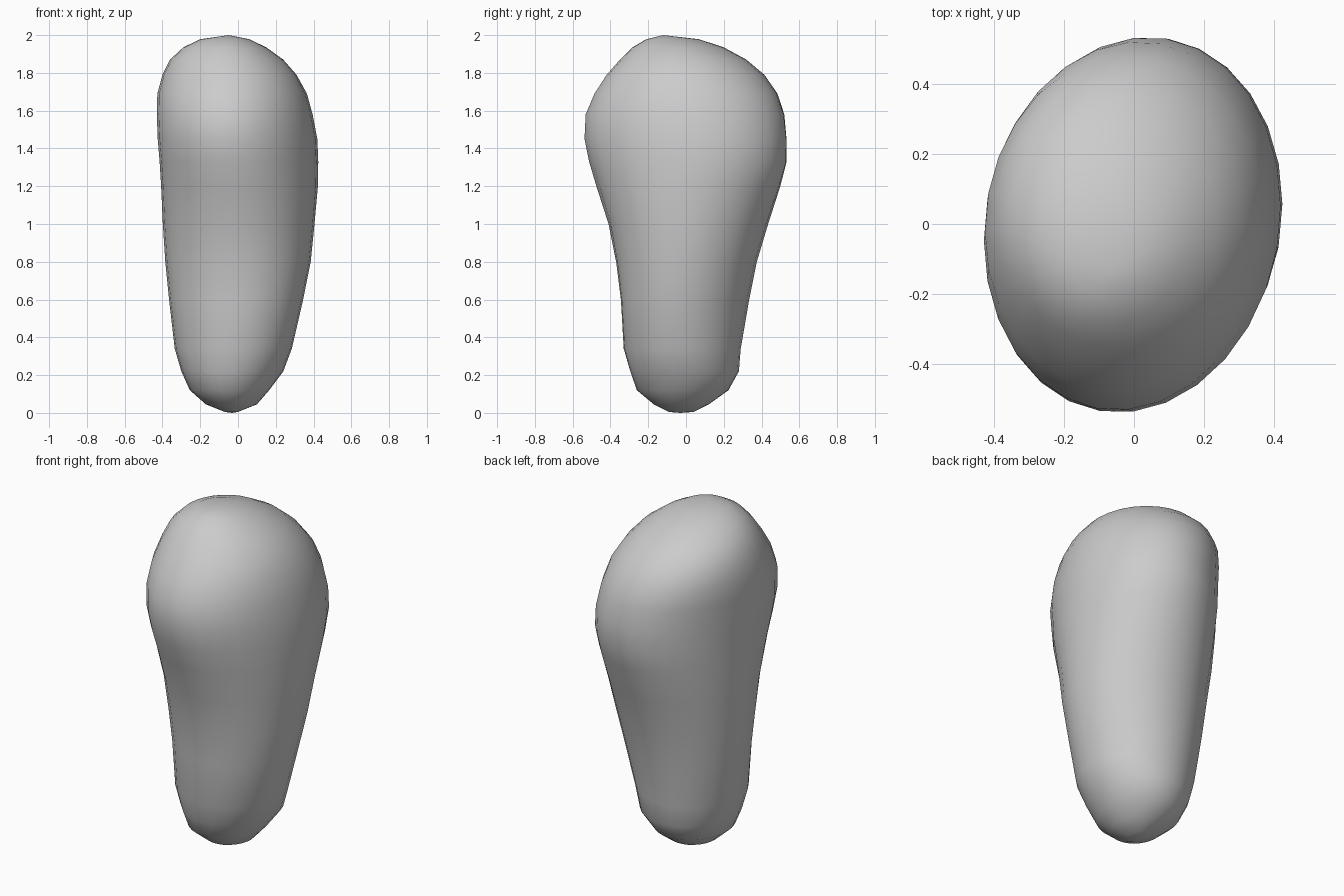
import bpy, bmesh, math

SIDES = 28

# Cross-sections: height, x min, x max, y min, y max, skew of the oval
SECTIONS = [
    (0.005, -0.07, 0.00, -0.09, 0.04, 0.0),
    (0.045, -0.17, 0.10, -0.17, 0.12, 0.0),
    (0.12, -0.255, 0.165, -0.26, 0.225, 0.0),
    (0.22, -0.30, 0.24, -0.295, 0.28, 0.0),
    (0.34, -0.335, 0.285, -0.33, 0.29, -0.04),
    (0.60, -0.365, 0.345, -0.345, 0.335, -0.05),
    (0.80, -0.385, 0.385, -0.37, 0.375, -0.03),
    (1.00, -0.398, 0.405, -0.41, 0.435, 0.0),
    (1.20, -0.407, 0.423, -0.475, 0.50, 0.05),
    (1.33, -0.415, 0.425, -0.515, 0.535, 0.09),
    (1.45, -0.425, 0.42, -0.54, 0.535, 0.10),
    (1.58, -0.43, 0.395, -0.533, 0.522, 0.08),
    (1.69, -0.427, 0.365, -0.485, 0.485, 0.04),
    (1.79, -0.40, 0.31, -0.42, 0.415, 0.0),
    (1.87, -0.36, 0.24, -0.35, 0.32, 0.0),
    (1.935, -0.29, 0.15, -0.285, 0.20, 0.0),
    (1.978, -0.20, 0.06, -0.21, 0.07, 0.0),
]


def ring(bm, z, x0, x1, y0, y1, skew):
    verts = []
    for i in range(SIDES):
        t = 2 * math.pi * i / SIDES
        x = (x0 + x1) / 2 + (x1 - x0) / 2 * math.cos(t)
        y = (y0 + y1) / 2 + (y1 - y0) / 2 * math.sin(t + skew)
        verts.append(bm.verts.new((x, y, z)))
    return verts


# Loft the rounded stone body through the sections
bm = bmesh.new()
rings = [ring(bm, *s) for s in SECTIONS]
for a, b in zip(rings, rings[1:]):
    for i in range(SIDES):
        j = (i + 1) % SIDES
        bm.faces.new((a[i], a[j], b[j], b[i]))

# Close both ends with a fan to the tip
for loop, tip in ((rings[0], (-0.03, -0.03, 0)), (rings[-1], (-0.05, -0.12, 2))):
    v = bm.verts.new(tip)
    for i in range(SIDES):
        bm.faces.new((loop[i], loop[(i + 1) % SIDES], v))
bmesh.ops.recalc_face_normals(bm, faces=bm.faces)

mesh = bpy.data.meshes.new("stone_body")
bm.to_mesh(mesh)
bm.free()
body = bpy.data.objects.new("stone_body", mesh)
bpy.context.collection.objects.link(body)
for p in mesh.polygons:
    p.use_smooth = True
